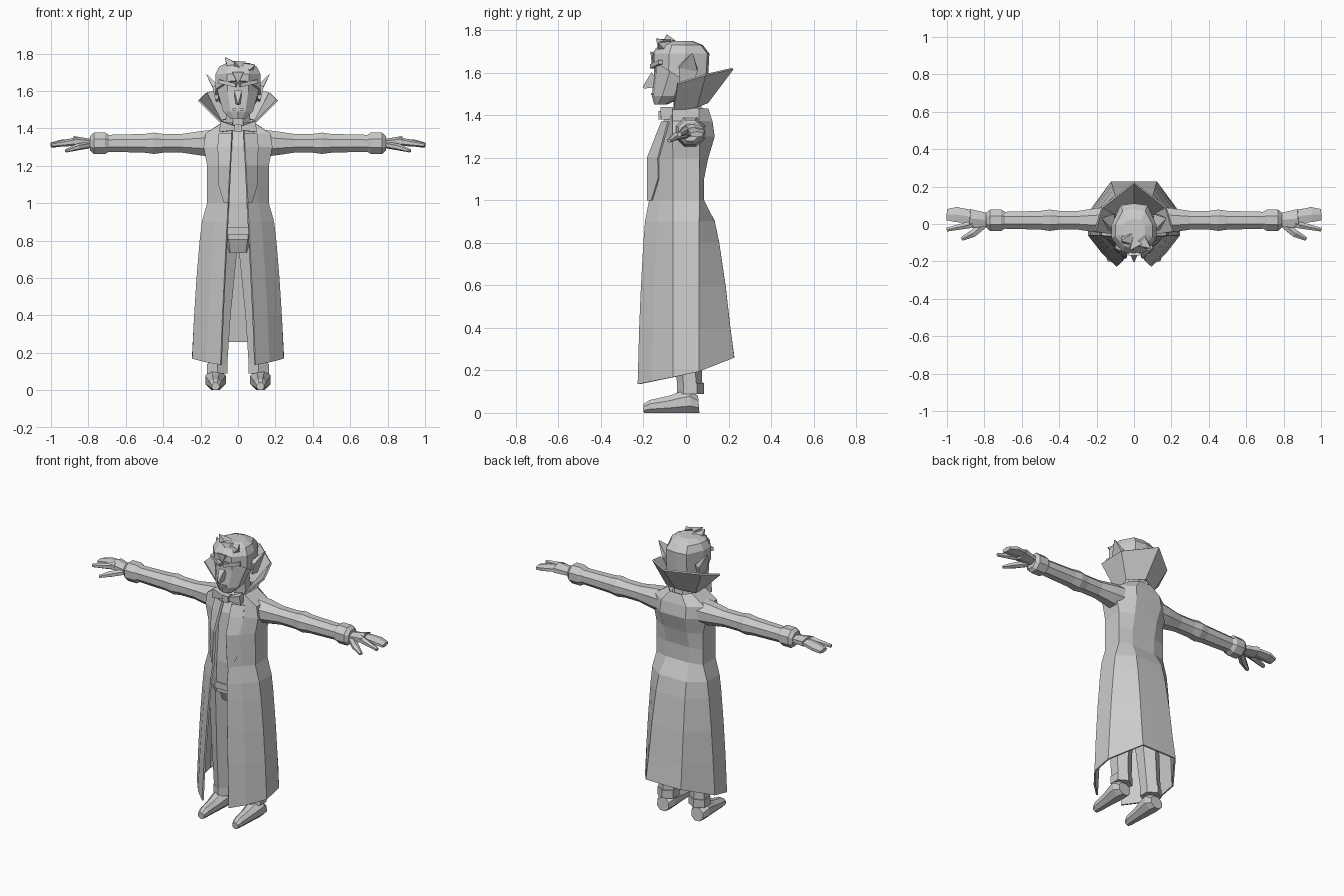
import bpy, bmesh, math
from mathutils import Vector

default_cube = bpy.data.objects.get("Cube")
if default_cube:
    bpy.data.objects.remove(default_cube)

colour = (.6, .6, .6, 1)
grey = bpy.data.materials.new("plain grey")
grey.use_nodes = True
grey.diffuse_color = colour
grey.node_tree.nodes["Principled BSDF"].inputs["Base Color"].default_value = colour


def loft(name, rings, closed=True, caps=True, mirror=True, thickness=None):
    """Skin a row of equal-sized rings, with flat shading."""
    bm = bmesh.new()
    loops = [[bm.verts.new(point) for point in ring] for ring in rings]
    for lower, upper in zip(loops, loops[1:]):
        corners = list(zip(lower, upper))
        following = corners[1:] + corners[:1] if closed else corners[1:]
        for (a, b), (c, d) in zip(corners, following):
            bm.faces.new((a, c, d, b))
    if caps:
        bm.faces.new(loops[0])
        bm.faces.new(loops[-1])
    bmesh.ops.recalc_face_normals(bm, faces=bm.faces)
    mesh = bpy.data.meshes.new(name)
    bm.to_mesh(mesh)
    bm.free()
    mesh.materials.append(grey)
    model_part = bpy.data.objects.new(name, mesh)
    bpy.context.scene.collection.objects.link(model_part)
    if mirror:
        model_part.modifiers.new("mirror", 'MIRROR')
    if thickness:
        solidify = model_part.modifiers.new("cloth thickness", 'SOLIDIFY')
        solidify.thickness = thickness
        solidify.offset = 0


def tube(name, path, radii, flat=1, sides=8, mirror=True):
    """Faceted tube along a path; flat squashes it in height, or in depth if upright."""
    path = [Vector(point) for point in path]
    direction = (path[-1] - path[0]).normalized()
    upright = abs(direction.z) > .7
    helper = Vector((0, 1, 0)) if upright else Vector((0, 0, 1))
    across = helper.cross(direction).normalized()
    along = direction.cross(across) * flat
    rings = []
    for centre, radius in zip(path, radii):
        reach = radius / math.cos(math.pi / sides)
        angles = [math.tau * (i + .5) / sides for i in range(sides)]
        rings.append([centre + reach * (across * math.cos(angle) + along * math.sin(angle))
                      for angle in angles])
    loft(name, rings, mirror=mirror)


# Long coat, open at the front, flaring below the waist
def coat_ring(z, side, back, flare=0):
    gap = .1 - .05 * z
    front = -.17 - .06 * flare + .4 * max(0, z - 1.2)
    return [Vector(point) for point in (
        (gap, front, z), ((gap + side) / 2, front * .7, z), (side, -.06, z),
        (side, .06, z), (side / 2, back, z), (0, back, z))]


bodice = [coat_ring(z, side, back) for z, side, back in (
    (1.43, .08, .1), (1.37, .17, .12), (1.3, .18, .13), (1.2, .16, .1), (1.1, .16, .08))]
skirt = []
for z in (1, .9, .8, .6, .4, .2):
    flare = math.sqrt(1 - z)
    skirt.append(coat_ring(z, .16 + .09 * flare, .08 + .16 * flare, flare))
for point in skirt[-1]:
    point.z = .18 + .2 * point.y + .2 * max(0, point.y - .05)
loft("coat", bodice + skirt, closed=False, caps=False, thickness=.01)

# Lapels lie just in front of the coat edges
forward = Vector((0, -.01, 0))
lapel_rings = [[point + forward for point in ring[:2]] for ring in bodice[1:] + skirt[:1]]
lapel_rings[-1][1] = lapel_rings[-1][0].lerp(lapel_rings[-1][1], .4)
loft("lapel", lapel_rings, closed=False, caps=False, thickness=.01)

# Flared stand-up collar
collar_base = [(.08, -.06, 1.42), (.1, .05, 1.44), (0, .1, 1.46)]
collar_rim = [(.21, -.04, 1.55), (.17, .09, 1.59), (0, .22, 1.62)]
loft("collar", [collar_base, collar_rim], closed=False, caps=False, thickness=.01)

# Waistcoat, belt, hips and neck
tube("waistcoat", [(0, 0, 1.42), (0, 0, 1.3), (0, -.04, 1), (0, -.03, .8)],
     [.07, .13, .12, .13], flat=.85, mirror=False)
tube("belt", [(0, -.03, .87), (0, -.03, .83)], [.14, .14], flat=.85, mirror=False)
tube("hips", [(0, -.03, .85), (0, -.01, .75)], [.13, .1], flat=.8, mirror=False)
tube("neck", [(0, .01, 1.38), (0, 0, 1.54)], [.07, .06], mirror=False)

# Trouser legs, turn-ups and pointed shoes
tube("trouser_leg", [(.08, -.02, .8), (.1, 0, .4), (.11, .02, .1)], [.08, .06, .05], sides=6)
tube("trouser_cuff", [(.11, .02, .14), (.11, .02, .09)], [.055, .055], sides=6)
shoe_radius = {.06: .04, .02: .055, -.02: .05, -.08: .04, -.17: .03, -.2: .02}
tube("shoe", [(.12, y, radius) for y, radius in shoe_radius.items()], shoe_radius.values())

# Sleeves with a bulge at the elbow, and cuffs
sleeve_radius = {.06: .08, .2: .065, .3: .05, .4: .05, .45: .057, .5: .05, .7: .045}
cuff_radius = {.69: .045, .71: .057, .77: .057, .79: .04}
for name, stations in (("sleeve", sleeve_radius), ("sleeve_cuff", cuff_radius)):
    tube(name, [(x, .02, 1.32) for x in stations], stations.values())

# Hands
tube("palm", [(.77, .02, 1.32), (.88, .03, 1.33)], [.035, .05], flat=.5, sides=6)
tube("fingers", [(.87, .04, 1.33), (.95, .05, 1.32), (1, .05, 1.31)],
     [.035, .04, .03], flat=.4, sides=6)
tube("index_finger", [(.86, 0, 1.33), (1, -.03, 1.31)], [.02, .01], sides=6)
tube("thumb", [(.8, 0, 1.31), (.86, -.05, 1.3), (.92, -.08, 1.28)],
     [.02, .02, .01], flat=.8, sides=6)

# Bow tie
tube("bow_knot", [(0, -.11, 1.42), (0, -.11, 1.38)], [.02, .02], sides=4, mirror=False)
tube("bow_wing", [(.01, -.11, 1.4), (.09, -.09, 1.41)], [.01, .03], sides=4)


# Head, and a hair cap grown from its upper rings
def head_ring(z, width, front, back, grow=0):
    width, front, back = width + grow, front - grow, back + grow
    temple = front * .7 + back * .3
    return [Vector((x, y, z + grow)) for x, y in (
        (0, front), (width / 2, front + .01), (width, temple),
        (width, (front + back) / 2 + .02), (width * .6, back - .01), (0, back))]


head_rows = [(1.45, .04, -.15, -.09), (1.49, .08, -.16, 0), (1.6, .11, -.15, .09),
             (1.68, .11, -.15, .1), (1.72, .09, -.12, .07), (1.74, .05, -.08, .02)]
loft("head", [head_ring(*row) for row in head_rows], closed=False)
hair_rings = [head_ring(*row, grow=.01) for row in head_rows[2:]]
for point in hair_rings[0]:
    point.z = 1.56 - .6 * point.y
loft("hair", hair_rings, closed=False)

# Swept tufts of hair along the brow
for root, tip in (((-.03, -.08, 1.73), (-.07, -.09, 1.78)),
                  ((.01, -.1, 1.73), (-.02, -.14, 1.76)),
                  ((.05, -.1, 1.72), (.09, -.13, 1.74)),
                  ((0, -.14, 1.69), (0, -.16, 1.64))):
    tube("hair_tuft", [root, tip], [.03, .001], sides=4, mirror=False)

# Face and pointed ears
tube("nose", [(0, -.14, 1.57), (0, -.2, 1.53)], [.02, .003], flat=2, sides=4, mirror=False)
tube("eyebrow", [(.01, -.16, 1.63), (.1, -.12, 1.65)], [.01, .01], sides=4)
tube("mouth", [(-.03, -.16, 1.5), (.03, -.16, 1.5)], [.005, .005], sides=4, mirror=False)
tube("ear", [(.11, 0, 1.55), (.12, .01, 1.62), (.17, .03, 1.69)],
     [.01, .015, .001], flat=3, sides=4)
